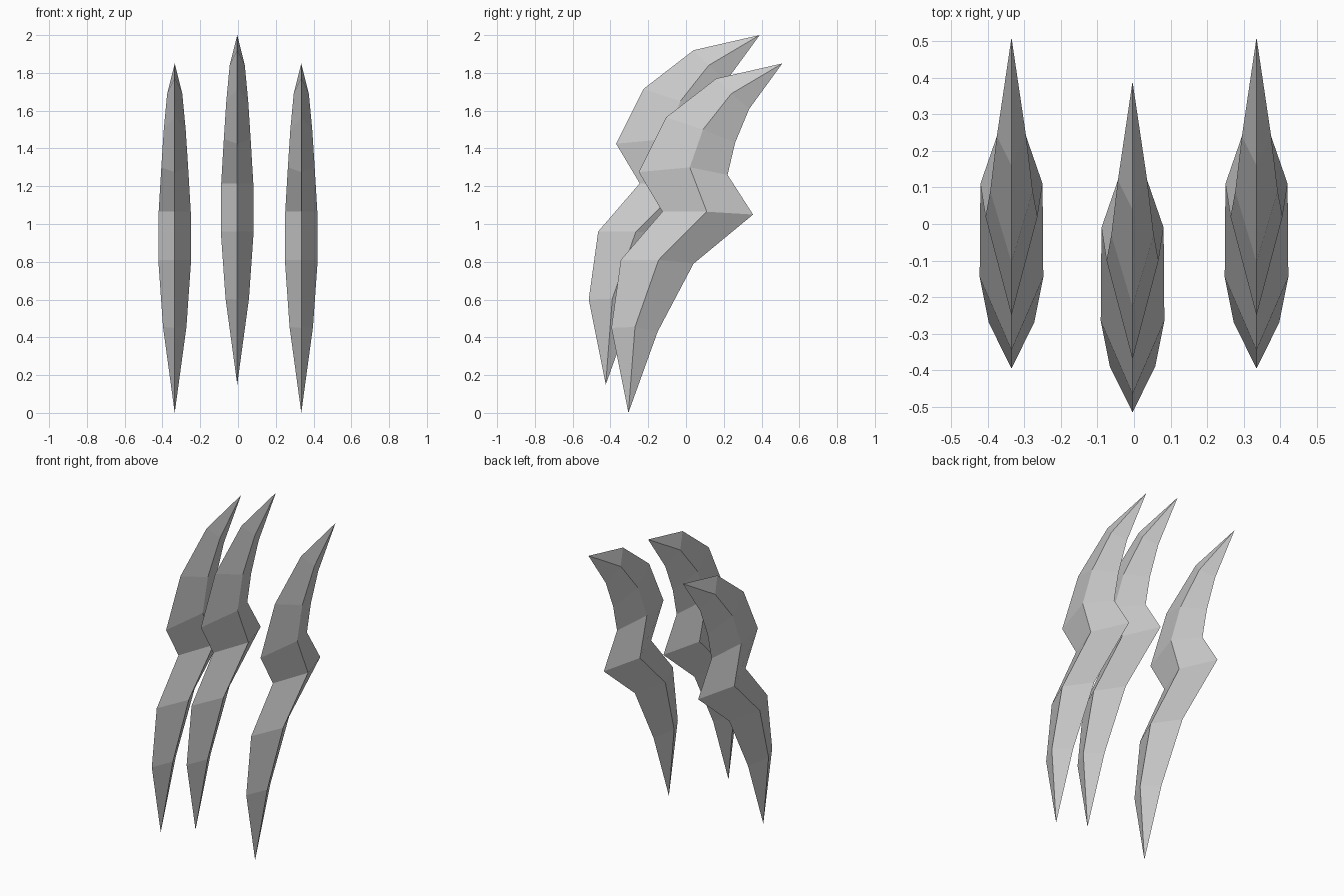
import bpy, bmesh

if "Cube" in bpy.data.objects:
    bpy.data.objects.remove(bpy.data.objects["Cube"])

# Blade cross-sections, bottom to top: front ridge (y, z), side edge (y, z), back ridge (y, z), half width
RINGS = [
    ((-0.395, 0.45), (-0.27, 0.455), (-0.15, 0.43), 0.062),
    ((-0.345, 0.81), (-0.145, 0.81), (0.04, 0.79), 0.087),
    ((-0.125, 1.065), (0.11, 1.065), (0.355, 1.05), 0.085),
    ((-0.25, 1.275), (0.02, 1.30), (0.22, 1.26), 0.071),
    ((-0.105, 1.565), (0.09, 1.50), (0.26, 1.43), 0.058),
    ((0.16, 1.77), (0.24, 1.69), (0.335, 1.61), 0.040),
]
BOTTOM_TIP = (-0.305, 0.0)
TOP_TIP = (0.51, 1.85)


def make_blade(name, x, dy=0.0, dz=0.0):
    bm = bmesh.new()

    def vert(dx, p):
        return bm.verts.new((x + dx, p[0] + dy, p[1] + dz))

    # Diamond-shaped rings joined by quads
    loops = [[vert(0, f), vert(w, s), vert(0, b), vert(-w, s)] for f, s, b, w in RINGS]
    bottom, top = vert(0, BOTTOM_TIP), vert(0, TOP_TIP)
    for i in range(4):
        j = (i + 1) % 4
        for lo, hi in zip(loops, loops[1:]):
            bm.faces.new((lo[i], lo[j], hi[j], hi[i]))
        # Pointed ends
        bm.faces.new((bottom, loops[0][j], loops[0][i]))
        bm.faces.new((top, loops[-1][i], loops[-1][j]))
    bmesh.ops.recalc_face_normals(bm, faces=bm.faces)
    mesh = bpy.data.meshes.new(name)
    bm.to_mesh(mesh)
    bm.free()
    obj = bpy.data.objects.new(name, mesh)
    bpy.context.collection.objects.link(obj)


# Two outer blades and a raised, forward middle blade
make_blade("left_blade", -0.335)
make_blade("right_blade", 0.335)
make_blade("middle_blade", -0.004, -0.12, 0.15)
